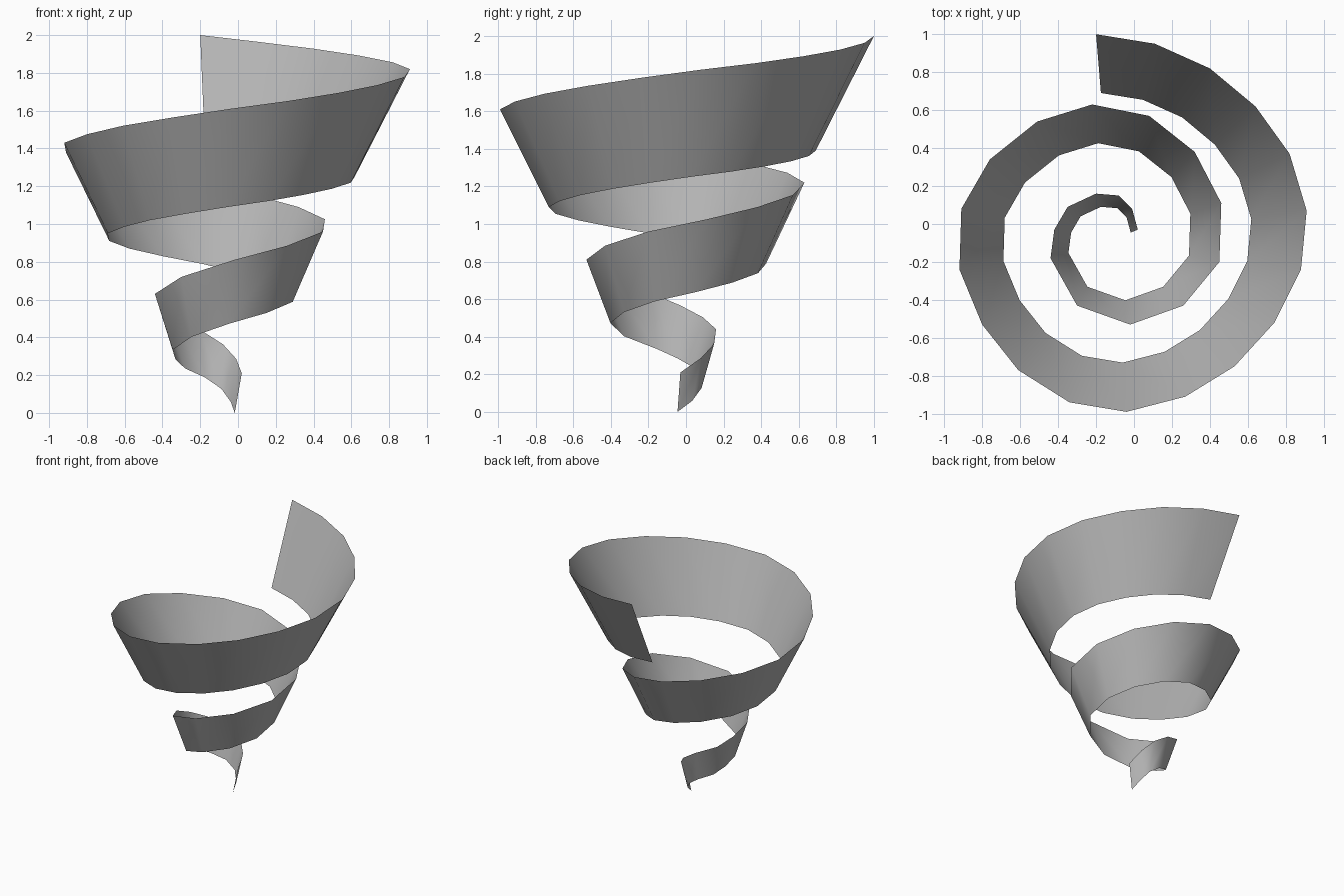
import bpy, bmesh
from mathutils import Vector

if "Cube" in bpy.data.objects:
    bpy.data.objects.remove(bpy.data.objects["Cube"], do_unlink=True)

# Upper rim of the ribbon in plan, from the lowest tip to the highest end
RIM = [(.02, -.03), (-.01, .08), (-.08, .15), (-.20, .16), (-.35, .09), (-.42, -.03),
       (-.44, -.18), (-.30, -.43), (-.02, -.53), (.26, -.43), (.45, -.20), (.46, .11),
       (.32, .38), (.08, .57), (-.22, .63), (-.51, .54), (-.76, .34), (-.91, .08),
       (-.92, -.24), (-.80, -.53), (-.61, -.77), (-.34, -.94), (-.04, -.99), (.27, -.91),
       (.53, -.75), (.74, -.52), (.88, -.24), (.91, .07), (.82, .37), (.64, .62),
       (.40, .82), (.11, .95), (-.20, 1)]

# Height of the rim at a few of its points
CLIMB = [(0, .21), (3, .44), (6, .63), (8, .81), (10, .96),
         (14, 1.22), (18, 1.43), (22, 1.61), (27, 1.82), (32, 2)]

# The lower rim is the upper rim drawn in toward this point on the axis
FOCUS = Vector((-.11, -.083, .166))
SHRINK = Vector((.714, .714, .771))
DROP = Vector((0, 0, -.19))


def rim_height(index):
    """Interpolate the climb between its known heights."""
    for (i0, z0), (i1, z1) in zip(CLIMB, CLIMB[1:]):
        if index <= i1:
            return z0 + (z1 - z0) * (index - i0) / (i1 - i0)


def lower_rim(point):
    """Point on the lower rim that belongs to a point on the upper rim."""
    return FOCUS + (point - FOCUS) * SHRINK + DROP


def make_material(name, color):
    mat = bpy.data.materials.new(name)
    mat.use_nodes = True
    mat.diffuse_color = color
    for node in mat.node_tree.nodes:
        if node.type == 'BSDF_PRINCIPLED':
            node.inputs["Base Color"].default_value = color
    return mat


# Conical spiral ribbon: one thin sheet strung between the two rims
bm = bmesh.new()
pairs = []
for index, (x, y) in enumerate(RIM):
    top = Vector((x, y, rim_height(index)))
    pairs.append((bm.verts.new(lower_rim(top)), bm.verts.new(top)))
for (low_a, high_a), (low_b, high_b) in zip(pairs, pairs[1:]):
    bm.faces.new((low_a, low_b, high_b, high_a))

# Rest the lowest tip on the ground and face the sheet outward
ground = min(v.co.z for v in bm.verts)
for vert in bm.verts:
    if vert.co.z < .1:
        vert.co.z = max(0, vert.co.z - ground)
bm.normal_update()
outward = sum(f.normal.dot(f.calc_center_median() - FOCUS) for f in bm.faces)
if outward < 0:
    bmesh.ops.reverse_faces(bm, faces=bm.faces)
for face in bm.faces:
    face.smooth = True

mesh = bpy.data.meshes.new("spiral_ribbon")
bm.to_mesh(mesh)
bm.free()
mesh.materials.append(make_material("mid grey", (.45, .45, .45, 1)))
ribbon = bpy.data.objects.new("spiral_ribbon", mesh)
bpy.context.collection.objects.link(ribbon)
